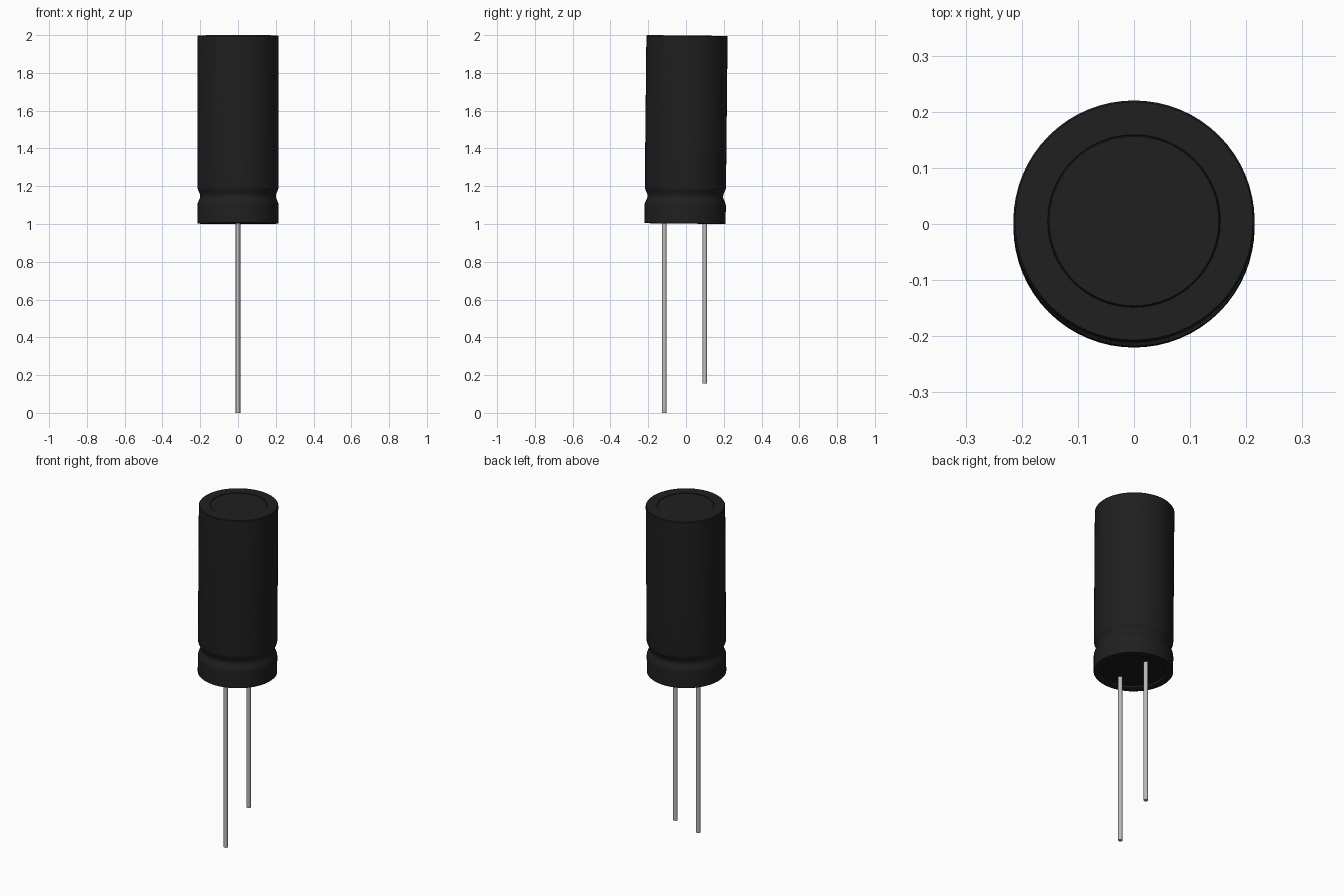
import bpy, bmesh, math
from mathutils import Matrix

if "Cube" in bpy.data.objects:
    bpy.data.objects.remove(bpy.data.objects["Cube"])

SEG = 64
TILT = Matrix.Translation((0, 0, 1.5)) @ Matrix.Rotation(math.radians(-0.6), 4, 'X') @ Matrix.Translation((0, 0, -1.5))


def material(name, value):
    m = bpy.data.materials.new(name)
    m.diffuse_color = (value, value, value, 1)
    m.use_nodes = True
    m.node_tree.nodes["Principled BSDF"].inputs["Base Color"].default_value = m.diffuse_color
    return m


def lathe(name, profile, mat, segments=SEG, matrix=Matrix()):
    """Spin an (r, z) profile about z; points with r = 0 close the ends."""
    bm = bmesh.new()
    verts = [bm.verts.new((r, 0, z)) for r, z in profile]
    edges = [bm.edges.new(p) for p in zip(verts, verts[1:])]
    bmesh.ops.spin(bm, geom=verts + edges, cent=(0, 0, 0), axis=(0, 0, 1),
                   angle=math.tau, steps=segments, use_duplicate=False)
    bmesh.ops.remove_doubles(bm, verts=bm.verts, dist=1e-5)
    bmesh.ops.recalc_face_normals(bm, faces=bm.faces)
    bm.transform(matrix)
    me = bpy.data.meshes.new(name)
    bm.to_mesh(me)
    bm.free()
    me.materials.append(mat)
    ob = bpy.data.objects.new(name, me)
    bpy.context.collection.objects.link(ob)
    bpy.ops.object.select_all(action='DESELECT')
    ob.select_set(True)
    bpy.context.view_layer.objects.active = ob
    bpy.ops.object.shade_smooth_by_angle(angle=math.radians(35))
    return ob


black = material("black_sleeve", 0.014)
rubber = material("black_rubber", 0.01)
metal = material("lead_metal", 0.5)

# crimp groove: a shallow rounded waist near the bottom
groove = [(0.215 - 0.015 * math.sin(math.pi * i / 12) ** 2, 1.1 + 0.095 * i / 12)
          for i in range(13)]

# plastic sleeve wrapping the can, with lips folded over both ends
lathe("sleeve",
      [(0.175, 1.018), (0.175, 1.004), (0.178, 1.002), (0.212, 1.002), (0.215, 1.005)]
      + groove
      + [(0.215, 1.994), (0.212, 1.998), (0.154, 1.998), (0.153, 1.997), (0.153, 1.993)],
      black, matrix=TILT)

# can top seen inside the sleeve opening
lathe("can_top", [(0, 1.996), (0.151, 1.996), (0.153, 1.993)], black, matrix=TILT)

# rubber seal at the bottom
lathe("rubber_seal", [(0, 1.016), (0.178, 1.016)], rubber, matrix=TILT)

# two wire leads, the front one longer
for name, y, z in (("long_lead", -0.115, 0.0), ("short_lead", 0.10, 0.155)):
    lathe(name, [(0, z), (0.012, z), (0.012, 1.03), (0, 1.03)], metal, 16,
          Matrix.Translation((0, y, 0)))
